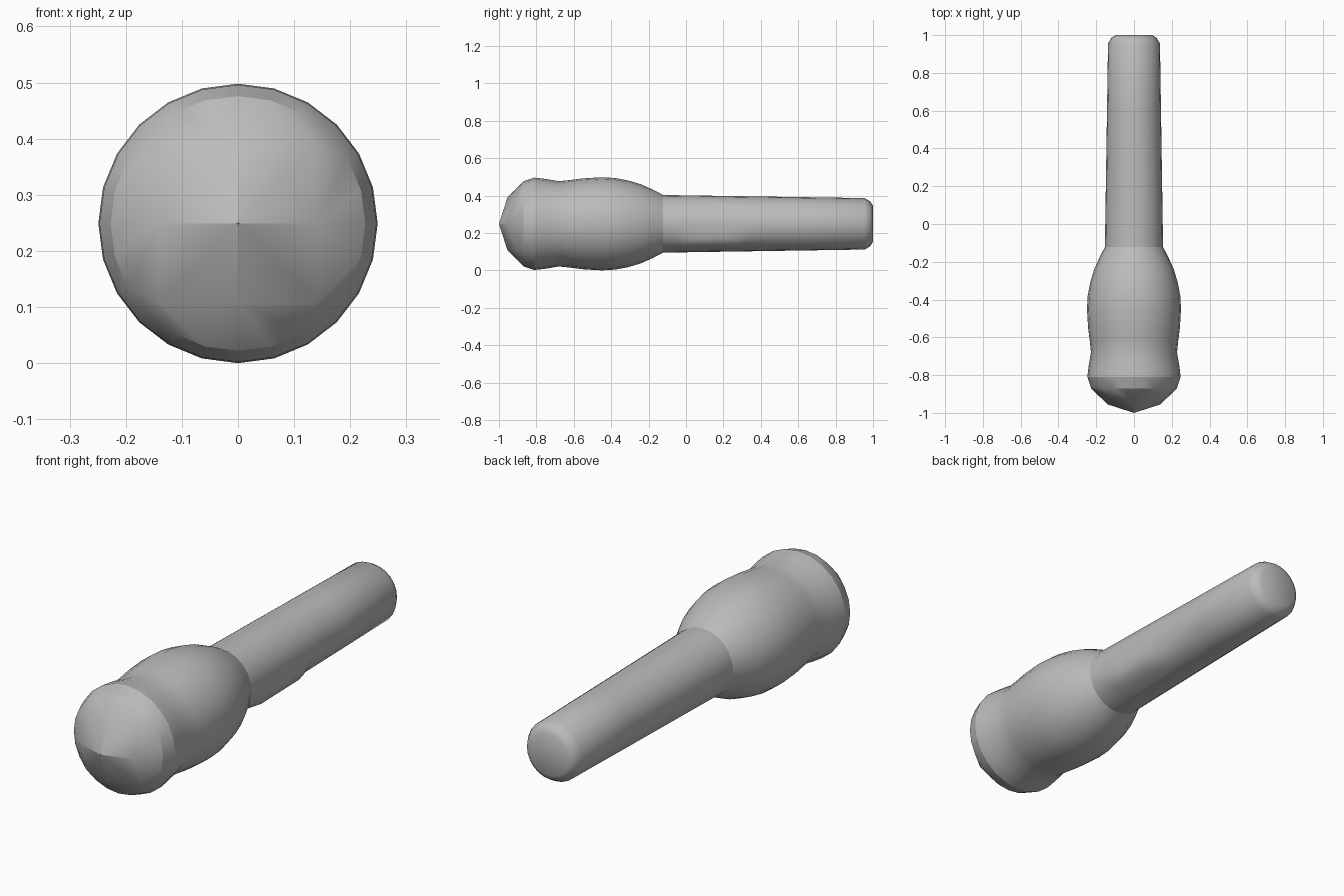
import bpy, bmesh, math
from mathutils import Vector

cube = bpy.data.objects.get("Cube")
if cube:
    bpy.data.objects.remove(cube, do_unlink=True)

AXIS_Z = 0.249
SEGS = 24

grey = bpy.data.materials.new("plain grey")
grey.use_nodes = True
GREY = (0.5, 0.5, 0.5, 1.0)
grey.diffuse_color = GREY
grey.node_tree.nodes["Principled BSDF"].inputs["Base Color"].default_value = GREY


def ring_point(r, y, a):
    return Vector((r * math.cos(a), y, AXIS_Z + r * math.sin(a)))


def lathe(bm, profile):
    """Rings of vertices around the y axis, skinned with quads."""
    rings = [[bm.verts.new(ring_point(r, y, math.tau * i / SEGS)) for i in range(SEGS)]
             for y, r in profile]
    for a, b in zip(rings, rings[1:]):
        for i in range(SEGS):
            j = (i + 1) % SEGS
            bm.faces.new((a[i], a[j], b[j], b[i]))
    return rings


def finish(bm, name, angle):
    bmesh.ops.recalc_face_normals(bm, faces=bm.faces)
    mesh = bpy.data.meshes.new(name)
    bm.to_mesh(mesh)
    bm.free()
    mesh.materials.append(grey)
    ob = bpy.data.objects.new(name, mesh)
    bpy.context.collection.objects.link(ob)
    bpy.ops.object.select_all(action='DESELECT')
    ob.select_set(True)
    bpy.context.view_layer.objects.active = ob
    bpy.ops.object.shade_smooth_by_angle(angle=math.radians(angle))
    return ob


# Head: rounded knob, shallow waist and swollen barrel
bm = bmesh.new()
rings = lathe(bm, [(-0.87, 0.227), (-0.81, 0.247), (-0.75, 0.24), (-0.68, 0.228),
                   (-0.62, 0.234), (-0.55, 0.243), (-0.45, 0.249), (-0.38, 0.245),
                   (-0.31, 0.232), (-0.24, 0.211), (-0.18, 0.184), (-0.12, 0.153)])
bm.faces.new(rings[-1])

# Faceted nose: a two by two patch of quads joined to the first ring
tip = bm.verts.new((0, -1.0, AXIS_Z))
square = []
for k in range(8):
    corner = k % 2
    r, y = (0.198, -0.905) if corner else (0.14, -0.955)
    square.append(bm.verts.new(ring_point(r, y, math.tau * k / 8)))
for k in range(0, 8, 2):
    bm.faces.new((tip, square[k], square[k + 1], square[(k + 2) % 8]))
first = rings[0]
for k in range(8):
    s, t = square[k], square[(k + 1) % 8]
    p = [first[(3 * k + n) % SEGS] for n in range(4)]
    bm.faces.new((s, p[0], p[1]))
    bm.faces.new((s, p[1], p[2], t))
    bm.faces.new((t, p[2], p[3]))
finish(bm, "head", 24)

# Handle: long tapered bar with a chamfered end
bm = bmesh.new()
stations = [-0.16, -0.05, 0.0, 0.06, 0.14, 0.22, 0.28, 0.33, 0.6, 0.955]
profile = [(y, 0.154 - 0.0165 * (y + 0.12) / 1.075) for y in stations]
rings = lathe(bm, profile + [(0.985, 0.12), (1.0, 0.096)])
bm.faces.new(rings[0])
bm.faces.new(rings[-1])

# Slight swelling low on the left side of the handle
for v in bm.verts:
    angle = math.atan2(v.co.z - AXIS_Z, v.co.x)
    if -0.02 < v.co.y < 0.3 and abs(angle + math.radians(42)) < math.radians(17):
        v.co += 0.013 * Vector((math.cos(angle), 0, math.sin(angle)))
finish(bm, "handle", 35)
